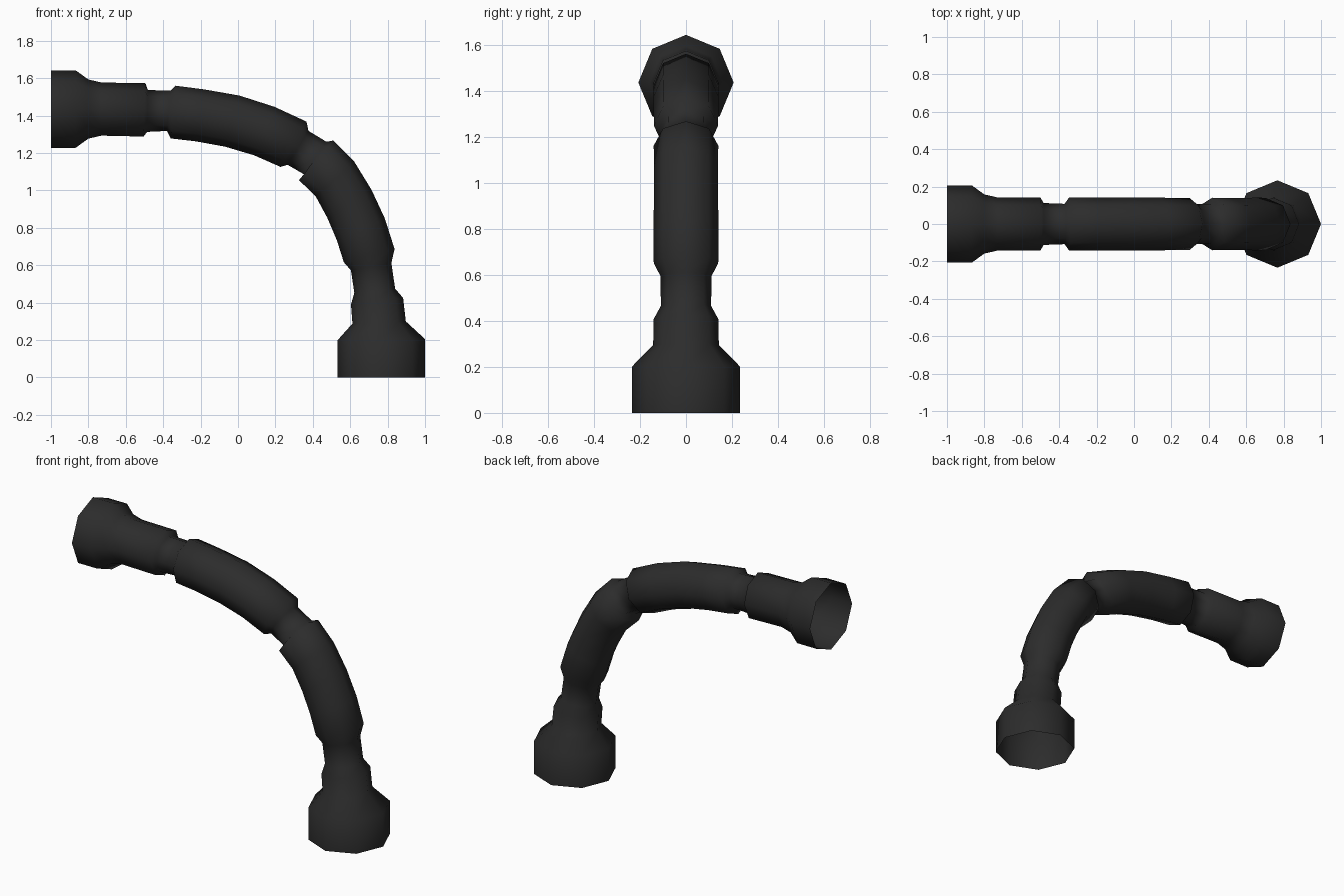
import bpy, bmesh
from mathutils import Vector
from math import cos, sin, tau

SIDES = 8

# Ring stations along the bend: (outer x, outer z, inner x, inner z)
STATIONS = [
    # foot socket
    (1.0, 0.0, 0.533, 0.0), (1.0, 0.205, 0.533, 0.2), (0.897, 0.3, 0.612, 0.288),
    # lower collar and neck
    (0.883, 0.425, 0.604, 0.39), (0.84, 0.475, 0.622, 0.452), (0.82, 0.612, 0.604, 0.572),
    # lower bent sleeve
    (0.837, 0.687, 0.566, 0.616), (0.785, 0.85, 0.528, 0.735), (0.714, 1.003, 0.477, 0.855),
    (0.622, 1.153, 0.415, 0.969), (0.51, 1.267, 0.326, 1.055),
    # middle neck
    (0.473, 1.26, 0.355, 1.085), (0.377, 1.318, 0.265, 1.137),
    # upper bent sleeve
    (0.366, 1.368, 0.227, 1.126), (0.195, 1.447, 0.086, 1.188), (0.008, 1.507, -0.069, 1.234),
    (-0.18, 1.54, -0.229, 1.263), (-0.335, 1.56, -0.36, 1.278),
    # upper neck
    (-0.362, 1.533, -0.38, 1.318), (-0.482, 1.537, -0.486, 1.313),
    # end sleeve and flared socket
    (-0.495, 1.573, -0.505, 1.288), (-0.73, 1.577, -0.73, 1.293),
    (-0.8, 1.593, -0.8, 1.277), (-0.868, 1.642, -0.868, 1.228), (-1.0, 1.642, -1.0, 1.228),
]

bm = bmesh.new()
rings = []
for ox, oz, ix, iz in STATIONS:
    outer, inner = Vector((ox, 0, oz)), Vector((ix, 0, iz))
    mid, arm = (outer + inner) / 2, (outer - inner) / 2
    side = Vector((0, arm.length, 0))
    rings.append([bm.verts.new(mid + arm * cos(tau * k / SIDES) + side * sin(tau * k / SIDES))
                  for k in range(SIDES)])

# Tube walls, open at both sockets
for a, b in zip(rings, rings[1:]):
    for k in range(SIDES):
        n = (k + 1) % SIDES
        bm.faces.new((a[k], a[n], b[n], b[k])).smooth = True

mesh = bpy.data.meshes.new("bent_pipe")
bm.to_mesh(mesh)
bm.free()
pipe = bpy.data.objects.new("bent_pipe", mesh)
bpy.context.collection.objects.link(pipe)

# Dark rubber colour
mat = bpy.data.materials.new("dark_rubber")
mat.diffuse_color = (0.025, 0.025, 0.025, 1)
mesh.materials.append(mat)
